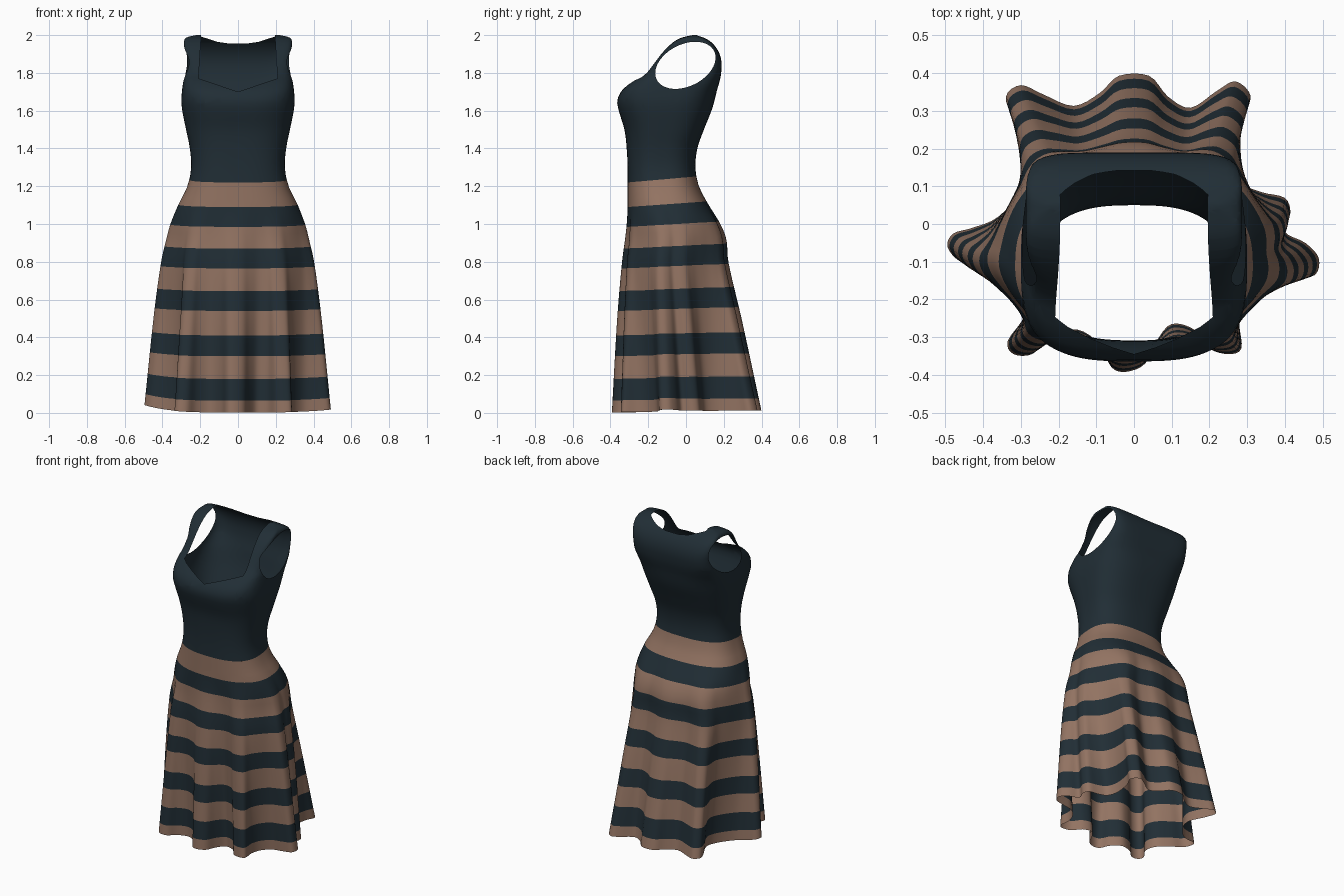
import bpy, bmesh, math
from mathutils import Vector

if "Cube" in bpy.data.objects:
    bpy.data.objects.remove(bpy.data.objects["Cube"])

def material(name, rgb):
    m = bpy.data.materials.new(name)
    m.diffuse_color = (*rgb, 1)
    m.use_nodes = True
    m.node_tree.nodes["Principled BSDF"].inputs["Base Color"].default_value = m.diffuse_color
    return m

NAVY = material("dark navy cloth", (0.015, 0.027, 0.036))
TAN = material("tan cloth", (0.29, 0.172, 0.122))

# Body profile: z, half width, front y, back y, squareness of the section
PROFILE = [
    (0.00, .430, -.340, .340, 2.3), (0.50, .412, -.336, .260, 2.3),
    (0.80, .390, -.325, .207, 2.4), (0.92, .370, -.315, .203, 2.4),
    (1.00, .353, -.310, .176, 2.5), (1.10, .317, -.309, .120, 2.5),
    (1.20, .268, -.309, .068, 2.6), (1.30, .248, -.309, .050, 2.7),
    (1.40, .255, -.314, .060, 2.7), (1.50, .275, -.326, .095, 2.8),
    (1.60, .295, -.356, .135, 2.9), (1.65, .300, -.364, .150, 3.1),
    (1.70, .297, -.345, .162, 3.6), (1.756, .290, -.283, .178, 4.6),
    (1.79, .284, -.225, .185, 5.5), (1.847, .280, -.175, .189, 6.5),
    (1.90, .283, -.132, .178, 8.0), (1.947, .286, -.087, .150, 9.0),
    (1.975, .284, -.050, .117, 7.0), (1.99, .267, -.015, .087, 4.5),
    (2.00, .222, .030, .060, 3.0)]

# Outline of the hem seen from above, counter-clockwise
HEM = [
    (.42, -.145), (.48, -.135), (.49, -.09), (.455, -.05), (.40, -.02),
    (.415, .03), (.40, .07), (.34, .085), (.29, .11), (.27, .18),
    (.285, .28), (.31, .34), (.27, .38), (.22, .355), (.15, .31),
    (.09, .34), (.04, .395), (-.04, .395), (-.09, .35), (-.16, .315),
    (-.24, .345), (-.30, .37), (-.34, .34), (-.32, .28), (-.27, .18),
    (-.29, .10), (-.36, .02), (-.43, -.01), (-.48, -.025), (-.495, -.06),
    (-.46, -.10), (-.39, -.12), (-.31, -.17), (-.29, -.24), (-.335, -.31),
    (-.32, -.345), (-.27, -.345), (-.22, -.30), (-.15, -.28), (-.09, -.32),
    (-.06, -.38), (-.02, -.392), (.03, -.37), (.06, -.31), (.10, -.265),
    (.16, -.28), (.20, -.33), (.25, -.345), (.285, -.33), (.28, -.26),
    (.30, -.20), (.35, -.155)]

# Heights (at the centre front) where the colour changes
BANDS = [1.22, 1.09, .985, .87, .765, .645, .54, .41, .30, .18, .065, .002]

def profile(z):
    z = min(max(z, 0), 2)
    n = len(PROFILE)
    i = next(k for k in range(n - 1) if z <= PROFILE[k + 1][0])
    def slope(k, c):
        a, b = PROFILE[max(k - 1, 0)], PROFILE[min(k + 1, n - 1)]
        return (b[c] - a[c]) / (b[0] - a[0])
    a, b = PROFILE[i], PROFILE[i + 1]
    h = b[0] - a[0]
    t = (z - a[0]) / h
    return [a[c] * (2*t**3 - 3*t*t + 1) + b[c] * (3*t*t - 2*t**3)
            + h * slope(i, c) * (t**3 - 2*t*t + t)
            + h * slope(i + 1, c) * (t**3 - t*t) for c in range(1, 5)]

def ring_point(z, ang):
    w, f, b, n = profile(z)
    c, s = math.cos(ang), math.sin(ang)
    r = (abs(c)**n + abs(s)**n) ** (-1 / n)
    return Vector((w * r * c, (f + b) / 2 + (b - f) / 2 * r * s, z)), (1 + r * s) / 2

def body_point(z, ang):
    # rows climb slightly towards the back around the waist
    v = ring_point(z, ang)[1]
    tilt = .032 * max(0, 1 - (z - 1.22) / .5) if z > 1.22 else .01 + .022 * z / 1.22
    return ring_point(z + tilt * v, ang)[0]

def grid(bm, rows):
    vr = [[bm.verts.new(p) for p in row] for row in rows]
    n = len(rows[0])
    return [[bm.faces.new((a[i], a[(i+1) % n], b[(i+1) % n], b[i])) for i in range(n)]
            for a, b in zip(vr, vr[1:])], vr

def finish(bm, name, mats):
    bmesh.ops.recalc_face_normals(bm, faces=bm.faces[:])
    me = bpy.data.meshes.new(name)
    for f in bm.faces:
        f.smooth = True
    bm.to_mesh(me)
    bm.free()
    for m in mats:
        me.materials.append(m)
    ob = bpy.data.objects.new(name, me)
    bpy.context.collection.objects.link(ob)

def cut(bm, planes, keep):
    """Remove the part of the cloth inside a convex set of planes."""
    faces = [f for f in bm.faces if keep(f.calc_center_median())]
    for co, no in planes:
        co, no = Vector(co), Vector(no).normalized()
        geom = set(faces)
        for f in faces:
            geom.update(f.edges)
            geom.update(f.verts)
        res = bmesh.ops.bisect_plane(bm, geom=list(geom), dist=1e-6, plane_co=co, plane_no=no)
        faces = [g for g in res['geom'] if isinstance(g, bmesh.types.BMFace)
                 and (g.calc_center_median() - co).dot(no) < 0]
    bmesh.ops.delete(bm, geom=faces, context='FACES')

# Bodice: lofted closed at the top, then opened at neck and arms
bm = bmesh.new()
N = 112
zs = [1.22 + .48 * i / 16 for i in range(16)] + [1.70 + .26 * i / 13 for i in range(13)]
zs += [1.96, 1.97, 1.98, 1.987, 1.993, 1.997, 2.0]
_, vr = grid(bm, [[body_point(z, 2 * math.pi * i / N) for i in range(N)] for z in zs])
bm.faces.new(vr[-1])

SIDES = [((s * .209, 0, 1.77), (s, 0, .06)) for s in (1, -1)]
# front neckline: pointed base between the straps
cut(bm, SIDES + [((0, 0, 1.70), (s * .34, 0, -1)) for s in (1, -1)]
    + [((0, .05, 0), (0, 1, 0))], lambda c: c.z > 1.6)
# back neckline: shallow scoop
cut(bm, SIDES + [((0, 0, 1.955), (0, 0, -1)), ((0, .0499, 0), (0, -1, 0))]
    + [((s * x, 0, z), (s * k, 0, -1)) for s in (1, -1)
       for x, z, k in ((.06, 1.957, .15), (.12, 1.968, .32))], lambda c: c.z > 1.9)
# armholes: tilted ovals
oval = []
for i in range(32):
    t = 2 * math.pi * i / 32
    oval.append((-.003 + .160 * math.cos(t),
                 1.840 + .125 * (.33 * math.cos(t) + .944 * math.sin(t))))
arm = [((0, p[0], p[1]), (0, q[1] - p[1], p[0] - q[0]))
       for p, q in zip(oval, oval[1:] + oval[:1])]
for side in (1, -1):
    cut(bm, arm, lambda c: c.x * side > .212)
finish(bm, "bodice", [NAVY])

# Skirt: hem outline blended upwards into the body profile
hem = []
H = [Vector(p) for p in HEM]
SUB = 4
for i in range(len(H)):
    a, b, c, d = (H[(i + k) % len(H)] for k in (-1, 0, 1, 2))
    for j in range(SUB):
        t = j / SUB
        hem.append(.5 * (2*b + (c - a)*t + (2*a - 5*b + 4*c - d)*t*t + (3*b - a - 3*c + d)*t**3))
w0, f0, b0, _ = profile(0)
angs = []
for p in hem:
    a = math.atan2((p.y - (f0 + b0) / 2) / ((b0 - f0) / 2), p.x / w0)
    while angs and a < angs[-1] - math.pi:
        a += 2 * math.pi
    angs.append(a)
M = len(angs)
for _ in range(6):  # even out the columns
    ext = [a - 2 * math.pi for a in angs] + angs + [a + 2 * math.pi for a in angs]
    angs = [sum(ext[M + i + k] for k in range(-3, 4)) / 7 for i in range(M)]

def skirt_point(z, i):
    p = body_point(z, angs[i])
    u = max(0, (1.08 - z) / 1.08)
    q = ring_point(0, angs[i])[0]
    p.x += (hem[i].x - q.x) * u
    p.y += (hem[i].y - q.y) * u
    p.z += (.034 if p.x < 0 else .012) * u * u * (p.x / .49) ** 4  # hem lifts at the sides
    return p

bm = bmesh.new()
levels, STEP = [], 3
for a, b in zip(BANDS, BANDS[1:]):
    levels += [a + (b - a) * k / STEP for k in range(STEP)]
levels.append(BANDS[-1])
bands, _ = grid(bm, [[skirt_point(z, i) for i in range(M)] for z in levels])
for r, row in enumerate(bands):
    for f in row:
        f.material_index = (r // STEP) % 2
finish(bm, "striped_skirt", [TAN, NAVY])
